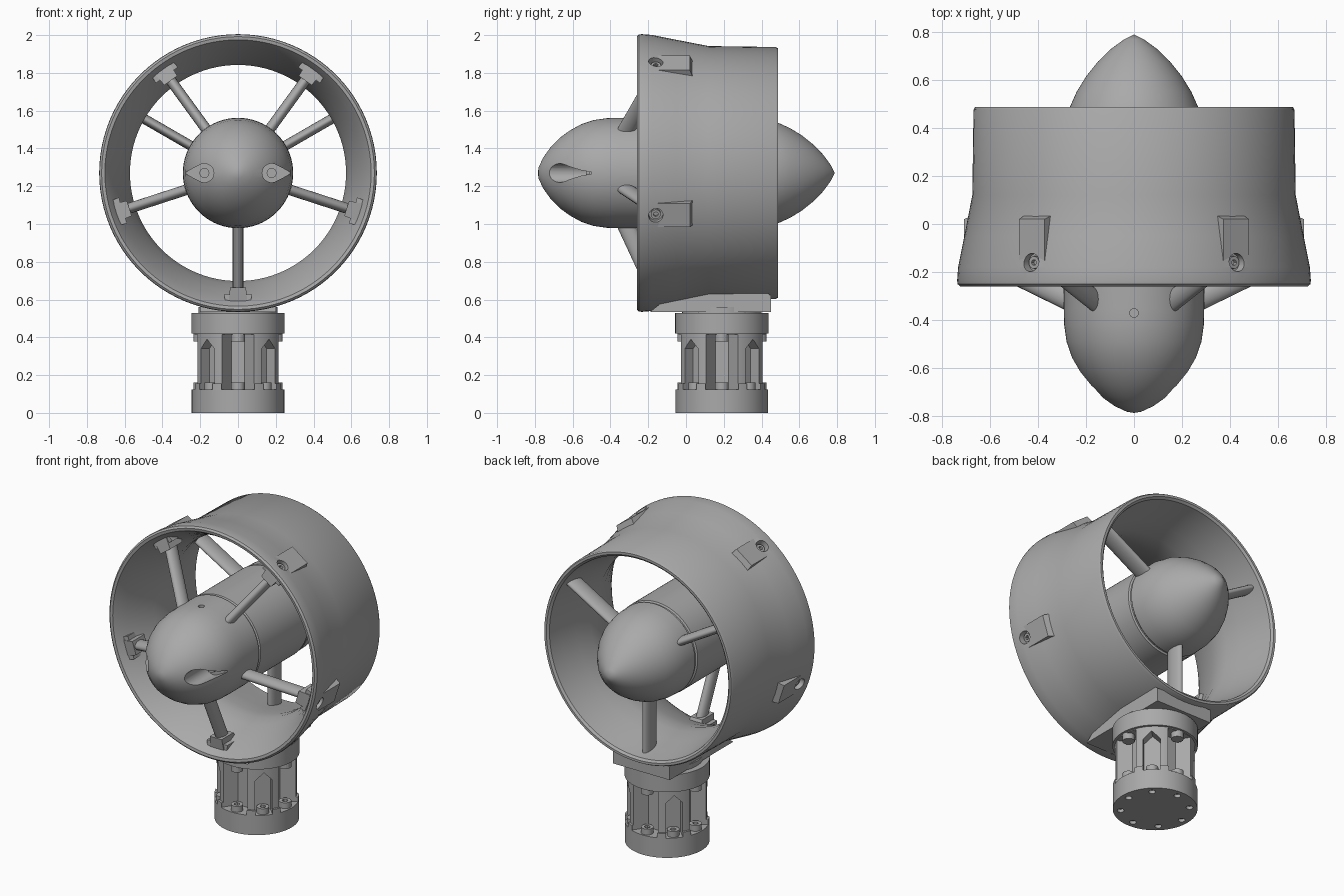
import bpy, bmesh, math
from mathutils import Matrix, Vector

if "Cube" in bpy.data.objects:
    bpy.data.objects.remove(bpy.data.objects["Cube"])

AXIS_Z = 1.27      # height of the duct axis
POST_Y = 0.19      # post centre
FRONT = [math.radians(36 + 72 * k) for k in range(5)]
REAR = [math.radians(60 + 120 * k) for k in range(3)]

grey = bpy.data.materials.new("plain grey")
grey.use_nodes = True
grey.diffuse_color = (0.4, 0.4, 0.4, 1)
grey.node_tree.nodes["Principled BSDF"].inputs["Base Color"].default_value = (0.4, 0.4, 0.4, 1)


def make(name, bm, matrix=Matrix()):
    bm.transform(matrix)
    bmesh.ops.recalc_face_normals(bm, faces=bm.faces)
    mesh = bpy.data.meshes.new(name)
    bm.to_mesh(mesh)
    bm.free()
    mesh.materials.append(grey)
    obj = bpy.data.objects.new(name, mesh)
    bpy.context.collection.objects.link(obj)
    return obj


def select(obj):
    bpy.ops.object.select_all(action='DESELECT')
    obj.select_set(True)
    bpy.context.view_layer.objects.active = obj


def smooth(obj, angle=32):
    select(obj)
    bpy.ops.object.shade_smooth_by_angle(angle=math.radians(angle))


def lathe(name, profile, matrix, closed=False, n=96):
    """Revolve (radius, height) points about local z."""
    bm = bmesh.new()
    rings = []
    for r, h in profile:
        if r < 1e-5:
            rings.append([bm.verts.new((0, 0, h))] * n)
        else:
            rings.append([bm.verts.new((r * math.cos(2 * math.pi * i / n),
                                        r * math.sin(2 * math.pi * i / n), h)) for i in range(n)])
    pairs = list(zip(rings, rings[1:])) + ([(rings[-1], rings[0])] if closed else [])
    for a, b in pairs:
        for i in range(n):
            j = (i + 1) % n
            bm.faces.new(dict.fromkeys((a[i], a[j], b[j], b[i])))
    return make(name, bm, matrix)


def loft(name, sections, matrix=Matrix()):
    """Bridge equal-length loops of points and cap the ends."""
    bm = bmesh.new()
    loops = [[bm.verts.new(p) for p in s] for s in sections]
    n = len(loops[0])
    for a, b in zip(loops, loops[1:]):
        for i in range(n):
            bm.faces.new((a[i], a[(i + 1) % n], b[(i + 1) % n], b[i]))
    bm.faces.new(loops[0])
    bm.faces.new(loops[-1])
    return make(name, bm, matrix)


def rect(w, y0, y1, z):
    return [(-w, y0, z), (w, y0, z), (w, y1, z), (-w, y1, z)]


def foil(w, chord, y, z, n=20):
    return [(w * math.cos(2 * math.pi * i / n), y + chord * math.sin(2 * math.pi * i / n), z)
            for i in range(n)]


def rod(name, r, h0, h1, matrix, n=32):
    return lathe(name, [(0, h0), (r, h0), (r, h1), (0, h1)], matrix, n=n)


def cut(obj, cutter):
    cutter.hide_render = True
    select(obj)
    mod = obj.modifiers.new("cut", 'BOOLEAN')
    mod.operation, mod.solver, mod.object = 'DIFFERENCE', 'EXACT', cutter
    bpy.ops.object.modifier_apply(modifier=mod.name)
    bpy.data.objects.remove(cutter)


def around(angle):
    """Local z becomes the radial direction around the duct axis."""
    return Matrix.Translation((0, 0, AXIS_Z)) @ Matrix.Rotation(angle, 4, 'Y')


def screw(name, r, h0, h1, matrix):
    """Cap screw with a hexagonal socket."""
    head = rod(name, r, h0, h1, matrix, 24)
    cut(head, rod("socket", r * 0.5, (h0 + h1) / 2, h1 + 0.01, matrix, 6))
    smooth(head)


# local z of a lathe runs along +y of the model
ALONG = Matrix.Translation((0, 0, AXIS_Z)) @ Matrix.Rotation(-math.pi / 2, 4, 'X')

# duct shell with a flared, rounded intake
duct = lathe("duct", [(0.722, -0.26), (0.733, -0.25), (0.735, -0.235), (0.731, -0.18),
                      (0.705, -0.05), (0.672, 0.12), (0.667, 0.475), (0.66, 0.487), (0.645, 0.487),
                      (0.632, 0.475), (0.615, 0.38), (0.59, 0.26), (0.573, 0.15), (0.572, 0.08),
                      (0.59, 0.0), (0.625, -0.1), (0.66, -0.18), (0.69, -0.235), (0.705, -0.257)],
             ALONG, closed=True)

# raised pads, screw holes and screws on the shell
for a in FRONT:
    m = around(a)
    pad = loft("screw_pad", [rect(0.072, -0.21, 0.05, 0.64), rect(0.066, -0.21, 0.02, 0.722)], m)
    hole = m @ Matrix.Translation((0, -0.16, 0))
    for part in (duct, pad):
        cut(part, rod("hole", 0.038, 0.69, 0.8, hole))
    screw("duct_screw", 0.026, 0.67, 0.708, hole)
smooth(duct)

# centre body: nose, middle barrel, tail cone
nose = lathe("nose", [(0, -0.785), (0.03, -0.78), (0.08, -0.757), (0.135, -0.718), (0.185, -0.67), (0.225, -0.615),
                      (0.258, -0.555), (0.28, -0.49), (0.29, -0.42), (0.292, -0.35),
                      (0.292, -0.205), (0.284, -0.198), (0, -0.198)], ALONG)
barrel = lathe("barrel", [(0, -0.2), (0.282, -0.2), (0.282, -0.192), (0.29, -0.186),
                          (0.29, 0.296), (0.28, 0.302), (0.28, 0.312), (0, 0.312)], ALONG)
tail = lathe("tail_cone", [(0, 0.31), (0.28, 0.31), (0.287, 0.318), (0.284, 0.4), (0.267, 0.485),
                           (0.238, 0.55), (0.198, 0.615), (0.15, 0.675), (0.095, 0.728),
                           (0.04, 0.768), (0, 0.787)], ALONG)

# teardrop lamp pockets in the nose
for side in (-1, 1):
    drop = [(0.178 + 0.05 * math.cos(t), 0.05 * math.sin(t))
            for t in [math.radians(60 + 15 * i) for i in range(17)]] + [(0.285, 0)]
    cutter = loft("pocket", [[(side * x, y, AXIS_Z + z) for x, z in drop] for y in (-0.9, -0.5)])
    cut(nose, cutter)
    rod("lamp", 0.026, -0.51, -0.49 - 0.04, Matrix.Translation((side * 0.178, 0, 0)) @ ALONG)
cut(nose, rod("vent", 0.018, 0.25, 0.35, around(0) @ Matrix.Translation((0, -0.37, 0)), 20))
for part in (nose, barrel, tail):
    smooth(part)

# swept front struts with end blocks
for a in FRONT:
    m = around(a)
    smooth(loft("front_strut", [foil(0.028, 0.05, -0.345, 0.22), foil(0.028, 0.05, -0.145, 0.65)], m), 50)
    loft("strut_block", [rect(0.042, -0.225, -0.105, 0.605), rect(0.05, -0.21, -0.06, 0.69)], m)

# straight rear vanes
for a in REAR:
    smooth(loft("rear_vane", [foil(0.026, 0.06, 0.37, 0.24), foil(0.026, 0.06, 0.37, 0.63)], around(a)), 50)

# saddle between duct and post
side_shape = [(-0.19, 0.535), (0.45, 0.535), (0.45, 0.62), (0.43, 0.635), (0, 0.635), (-0.14, 0.575)]
loft("saddle", [[(x, y, z) for y, z in side_shape] for x in (-0.2, 0.2)])

# post with eight bolt pockets
POST = Matrix.Translation((0, POST_Y, 0))
post = lathe("post", [(0, 0), (0.245, 0), (0.245, 0.155), (0.232, 0.155), (0.232, 0.42),
                      (0.247, 0.42), (0.247, 0.53), (0.21, 0.53), (0.21, 0.56), (0, 0.56)], POST)
for k in range(8):
    m = POST @ Matrix.Rotation(k * math.pi / 4, 4, 'Z')
    if k % 2 == 0:
        # wide pocket, narrowing inwards
        wedge = [(-0.088, -0.3), (-0.088, -0.22), (-0.035, -0.14), (0.035, -0.14), (0.088, -0.22), (0.088, -0.3)]
        cutter = loft("pocket", [[(x, y, z) for x, y in wedge] for z in (0.125, 0.415)], m)
    else:
        # narrow pocket with a pointed top
        arch = [(-0.05, 0.125), (0.05, 0.125), (0.05, 0.34), (0, 0.39), (-0.05, 0.34)]
        cutter = loft("pocket", [[(x, y, z) for x, z in arch] for y in (-0.3, -0.165)], m)
    cut(post, cutter)
    bolt = m @ Matrix.Translation((0, -0.2, 0))
    cut(post, rod("hole", 0.02, -0.02, 0.02, bolt, 20))
    screw("base_bolt", 0.036, 0.12, 0.162, bolt)
    if k % 2 == 0:
        rod("top_bolt", 0.036, 0.378, 0.42, bolt, 24)
smooth(post)
